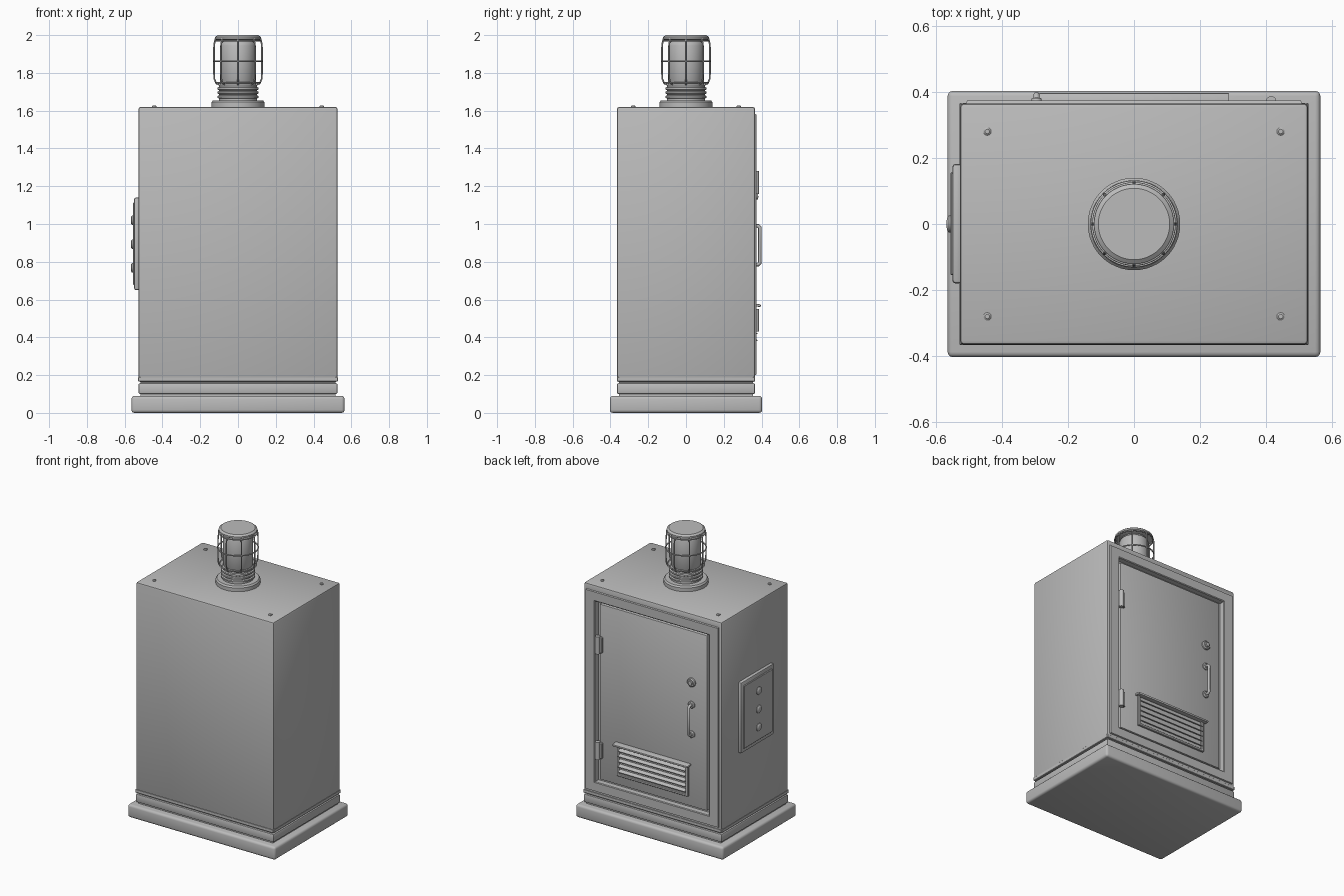
import bpy, bmesh, math
from mathutils import Matrix, Vector

if "Cube" in bpy.data.objects:
    bpy.data.objects.remove(bpy.data.objects["Cube"])

grey = bpy.data.materials.new("painted_grey")
grey.diffuse_color = (0.5, 0.5, 0.5, 1)
grey.use_nodes = True
grey.node_tree.nodes["Principled BSDF"].inputs["Base Color"].default_value = grey.diffuse_color


def finish(bm, name, smooth=True):
    me = bpy.data.meshes.new(name)
    bmesh.ops.recalc_face_normals(bm, faces=bm.faces[:])
    bm.to_mesh(me)
    bm.free()
    ob = bpy.data.objects.new(name, me)
    bpy.context.collection.objects.link(ob)
    me.materials.append(grey)
    if smooth:
        bpy.ops.object.select_all(action='DESELECT')
        bpy.context.view_layer.objects.active = ob
        ob.select_set(True)
        bpy.ops.object.shade_smooth_by_angle(angle=math.radians(35))
    return ob


def box_bm(lo, hi, bevel=0.0, seg=1):
    bm = bmesh.new()
    size = [h - l for l, h in zip(lo, hi)]
    mid = [(h + l) / 2 for l, h in zip(lo, hi)]
    bmesh.ops.create_cube(bm, size=1, matrix=Matrix.Translation(mid) @ Matrix.Diagonal((*size, 1)))
    if bevel:
        bmesh.ops.bevel(bm, geom=bm.edges[:], offset=bevel, segments=seg, profile=0.5, affect='EDGES')
    return bm


def box(name, lo, hi, bevel=0.0, seg=1, tilt=0.0):
    bm = box_bm(lo, hi, bevel, seg)
    if tilt:
        mid = (Vector(lo) + Vector(hi)) / 2
        bmesh.ops.rotate(bm, cent=mid, matrix=Matrix.Rotation(tilt, 3, 'X'), verts=bm.verts[:])
    return finish(bm, name)


def lathe(name, profile, origin=(0, 0, 0), axis=(0, 0, 1), n=48):
    """Spin (radius, height) points, then point the axis along the given direction."""
    bm = bmesh.new()
    vs = [bm.verts.new((r, 0, h)) for r, h in profile]
    es = [bm.edges.new(p) for p in zip(vs, vs[1:])]
    bmesh.ops.spin(bm, geom=vs + es, cent=(0, 0, 0), axis=(0, 0, 1), angle=math.tau, steps=n)
    bmesh.ops.remove_doubles(bm, verts=bm.verts[:], dist=1e-5)
    rot = Vector((0, 0, 1)).rotation_difference(Vector(axis)).to_matrix().to_4x4()
    bm.transform(Matrix.Translation(origin) @ rot)
    return finish(bm, name)


def wires(name, paths, radius, cyclic=False):
    cu = bpy.data.curves.new(name, 'CURVE')
    cu.dimensions = '3D'
    cu.bevel_depth, cu.bevel_resolution, cu.use_fill_caps = radius, 2, True
    for path in paths:
        sp = cu.splines.new('POLY')
        sp.points.add(len(path) - 1)
        sp.use_cyclic_u = cyclic
        for p, co in zip(sp.points, path):
            p.co = (*co, 1)
    ob = bpy.data.objects.new(name, cu)
    bpy.context.collection.objects.link(ob)
    bpy.ops.object.select_all(action='DESELECT')
    bpy.context.view_layer.objects.active = ob
    ob.select_set(True)
    bpy.ops.object.convert(target='MESH')
    ob.data.materials.clear()
    ob.data.materials.append(grey)
    bpy.ops.object.shade_smooth_by_angle(angle=math.radians(50))


# base and plinth
box("base_slab", (-0.564, -0.403, 0), (0.564, 0.403, 0.09), 0.016, 3)
box("plinth", (-0.527, -0.366, 0.1), (0.527, 0.366, 0.157), 0.008, 2)
box("plinth_core", (-0.515, -0.354, 0.08), (0.515, 0.354, 0.17))

# cabinet body, with raised door frame and recessed doorway in the back face
bm = box_bm((-0.527, -0.365, 0.163), (0.527, 0.365, 1.62), 0.012, 2)
bm.faces.ensure_lookup_table()
back = max((f for f in bm.faces), key=lambda f: (round(f.normal.y, 3), f.calc_area()))
for hx, z0, z1, y in ((0.508, 0.2, 1.582, 0.365), (0.505, 0.203, 1.579, 0.374),
                      (0.44, 0.262, 1.52, 0.374), (0.435, 0.267, 1.515, 0.37),
                      (0.434, 0.268, 1.514, 0.335)):
    bmesh.ops.inset_individual(bm, faces=[back], thickness=0.003)
    zm = back.calc_center_median().z
    for v in back.verts:
        v.co = (math.copysign(hx, v.co.x), y, z1 if v.co.z > zm else z0)
finish(bm, "cabinet_body")
box("body_bottom_band", (-0.5285, -0.3665, 0.165), (0.5285, 0.3665, 0.19), 0.003)

# door with hinges
box("door", (-0.41, 0.33, 0.285), (0.41, 0.357, 1.497), 0.005, 2)
for z in (0.49, 1.22):
    box("hinge_leaf", (0.385, 0.345, z - 0.055), (0.432, 0.374, z + 0.055), 0.004)
    lathe("hinge_barrel", [(0, -0.06), (0.016, -0.06), (0.016, 0.06), (0, 0.06)],
          (0.415, 0.371, z), n=20)

# lock and handle
knob = [(0.03, 0), (0.03, 0.012), (0.024, 0.018), (0.016, 0.018), (0.014, 0.026), (0, 0.028)]
lathe("door_lock", knob, (-0.295, 0.355, 1.145), (0, 1, 0), 32)
for z in (0.785, 0.99):
    lathe("handle_mount", [(0.024, 0), (0.024, 0.009), (0.018, 0.014), (0, 0.014)],
          (-0.295, 0.355, z), (0, 1, 0), 24)
wires("door_handle", [[(-0.295, 0.36, 0.785), (-0.295, 0.382, 0.785), (-0.295, 0.391, 0.794),
                       (-0.295, 0.391, 0.981), (-0.295, 0.382, 0.99), (-0.295, 0.36, 0.99)]], 0.0095)

# louvred vent and its rain hood
box("vent_backing", (-0.265, 0.35, 0.355), (0.265, 0.36, 0.565), 0.002)
for s in (-1, 1):
    box("vent_side", (s * 0.262 - 0.01, 0.352, 0.353), (s * 0.262 + 0.01, 0.37, 0.567), 0.003)
box("vent_sill", (-0.272, 0.352, 0.35), (0.272, 0.37, 0.367), 0.003)
for i in range(5):
    z = 0.39 + i * 0.036
    box("vent_slat", (-0.255, 0.352, z - 0.003), (0.255, 0.38, z + 0.003), 0.001, 1, math.radians(-35))
box("vent_hood", (-0.288, 0.345, 0.563), (0.288, 0.396, 0.577), 0.004, 2, math.radians(-6))

# control panel on the left side
box("control_panel", (-0.55, -0.18, 0.65), (-0.52, 0.182, 1.14), 0.01, 2)
box("control_panel_face", (-0.556, -0.155, 0.677), (-0.54, 0.157, 1.113), 0.004)
for z in (0.768, 0.893, 1.02):
    lathe("panel_button", [(0.026, 0), (0.026, 0.007), (0.021, 0.012), (0.01, 0.014), (0, 0.014)],
          (-0.553, 0, z), (-1, 0, 0), 24)

# roof bolts
for x in (-0.444, 0.444):
    for y in (-0.28, 0.28):
        lathe("roof_bolt", [(0.012, 0), (0.012, 0.005), (0.007, 0.009), (0, 0.009)], (x, y, 1.619), n=16)

# beacon: flange, ribbed neck, lens, cap
lathe("beacon_flange", [(0, 1.615), (0.14, 1.615), (0.14, 1.645), (0.132, 1.655), (0, 1.655)])
neck = [(0, 1.65), (0.1, 1.65)]
for z in (1.664, 1.686, 1.708):
    neck += [(0.1, z), (0.108, z + 0.004), (0.108, z + 0.014), (0.1, z + 0.018)]
neck += [(0.1, 1.735), (0.092, 1.745), (0, 1.745)]
lathe("beacon_neck", neck)
lathe("beacon_lens", [(0, 1.74), (0.088, 1.74), (0.094, 1.75), (0.094, 1.945), (0.088, 1.96),
                      (0.078, 1.967), (0.078, 1.98), (0, 1.98)])
lathe("beacon_cap", [(0, 1.974), (0.113, 1.974), (0.121, 1.979), (0.121, 1.99), (0.108, 2.0), (0, 2.0)])

# wire cage around the lens
bar = ((0.1, 1.738), (0.115, 1.744), (0.125, 1.768), (0.127, 1.8), (0.127, 1.93), (0.125, 1.955),
       (0.119, 1.98))
wires("cage_bars", [[(r * math.cos(a), r * math.sin(a), z) for r, z in bar]
                    for a in (i * math.tau / 8 for i in range(8))], 0.0045)
wires("cage_rings", [[(r * math.cos(i * math.tau / 48), r * math.sin(i * math.tau / 48), z)
                      for i in range(48)] for r, z in ((0.116, 1.748), (0.127, 1.862), (0.122, 1.97))],
      0.0045, True)
